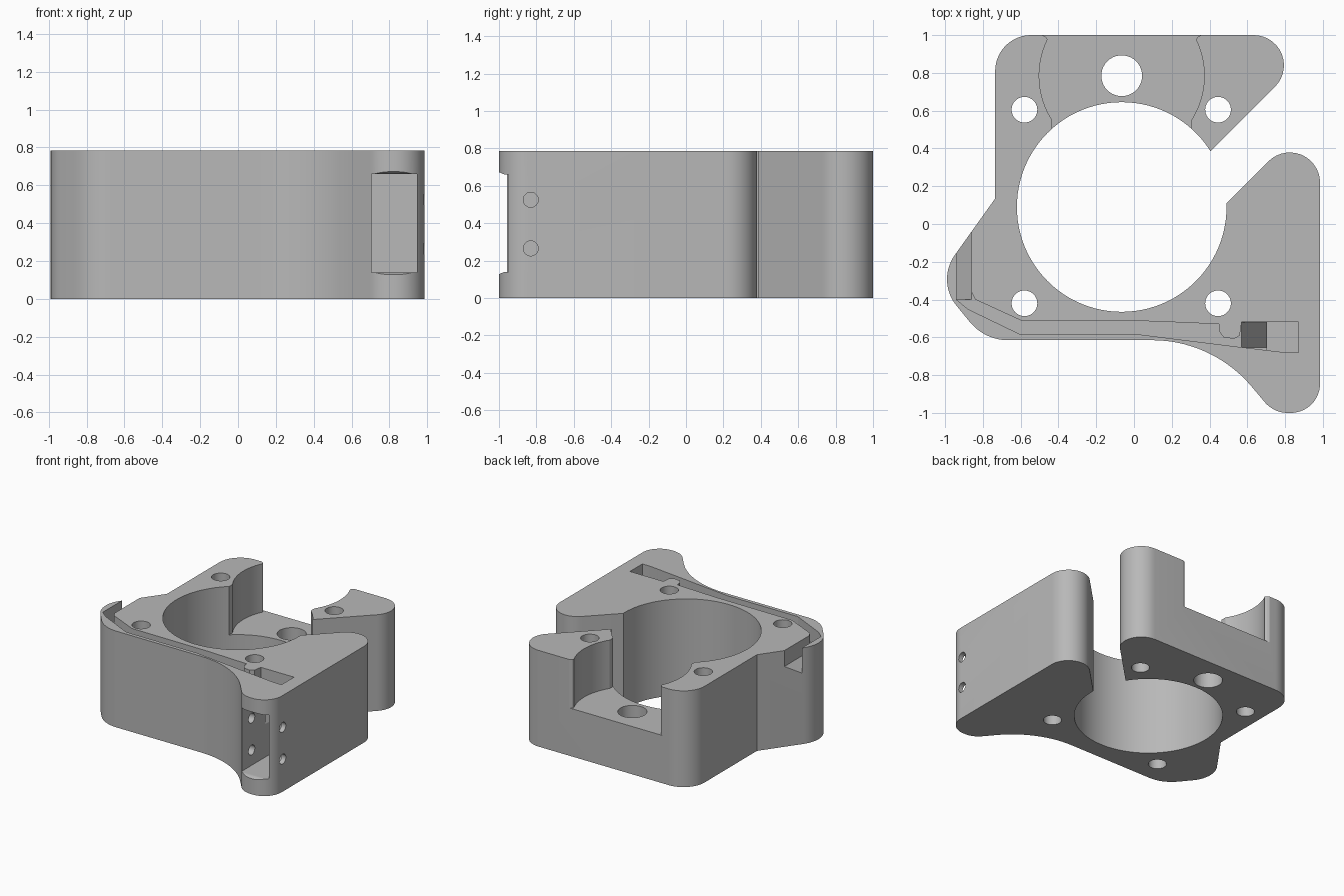
import bpy, bmesh, math
from mathutils import Vector

if "Cube" in bpy.data.objects:
    bpy.data.objects.remove(bpy.data.objects["Cube"], do_unlink=True)

HEIGHT = 0.785
BORE = (-0.065, 0.09)

grey = bpy.data.materials.new("plain grey")
grey.use_nodes = True
grey.diffuse_color = (0.48, 0.48, 0.48, 1)
grey.node_tree.nodes["Principled BSDF"].inputs["Base Color"].default_value = grey.diffuse_color


def arc(cx, cy, r, a0, a1, n):
    """Points on an arc, angles in degrees."""
    angles = [math.radians(a0 + (a1 - a0) * i / n) for i in range(n + 1)]
    return [(cx + r * math.cos(a), cy + r * math.sin(a)) for a in angles]


def circle(cx, cy, r, n=40):
    return arc(cx, cy, r, 0, 360, n)[:-1]


def fillet(corners, n=14):
    """Round each (x, y, radius) corner of a polygon."""
    out = []
    for i, (x, y, r) in enumerate(corners):
        p = Vector((x, y))
        if r == 0:
            out.append((x, y))
            continue
        a = (Vector(corners[i - 1][:2]) - p).normalized()
        b = (Vector(corners[(i + 1) % len(corners)][:2]) - p).normalized()
        half = a.angle(b) / 2
        centre = p + (a + b).normalized() * (r / math.sin(half))
        start = p + a * (r / math.tan(half)) - centre
        end = p + b * (r / math.tan(half)) - centre
        total = math.pi - 2 * half
        for k in range(n + 1):
            t = k / n
            v = (start * math.sin((1 - t) * total) + end * math.sin(t * total)) / math.sin(total)
            out.append(tuple(centre + v))
    return out


def prism(name, points, lo, hi, axis="z"):
    """Extrude a flat profile along one axis."""
    place = {"x": lambda u, v, w: (w, u, v),
             "y": lambda u, v, w: (u, w, v),
             "z": lambda u, v, w: (u, v, w)}[axis]
    bm = bmesh.new()
    low = [bm.verts.new(place(u, v, lo)) for u, v in points]
    high = [bm.verts.new(place(u, v, hi)) for u, v in points]
    bm.faces.new(low)
    bm.faces.new(high)
    for i in range(len(points)):
        j = (i + 1) % len(points)
        bm.faces.new((low[i], low[j], high[j], high[i]))
    bmesh.ops.recalc_face_normals(bm, faces=bm.faces)
    mesh = bpy.data.meshes.new(name)
    bm.to_mesh(mesh)
    bm.free()
    mesh.materials.append(grey)
    obj = bpy.data.objects.new(name, mesh)
    bpy.context.collection.objects.link(obj)
    return obj


# Housing outline, with the diagonal gap leading into the bore
outline = fillet([
    (-0.735, 1, 0.19), (-0.735, 0.135, 0), (-1.047, -0.302, 0.22),
    (-0.79, -0.615, 0.26), (0.416, -0.615, 0.69), (0.74, -1, 0.16),
    (0.985, -1, 0.155), (0.985, 0.605, 0.16), (0.2, -0.18, 0),
    (0.2, 0.18, 0), (1.02, 1, 0.16)])
body = prism("housing", outline, 0, HEIGHT)
cutters = []


def cut(*args):
    obj = prism(*args)
    obj.hide_render = True
    cutters.append(obj)


# Main bore, bolt holes and rear hole
cut("bore_cutter", circle(*BORE, 0.555, 96), -0.1, 1)
for x in (-0.58, 0.445):
    for y in (-0.42, 0.605):
        cut("bolt_hole_cutter", circle(x, y, 0.068), -0.1, 1)
cut("rear_hole_cutter", circle(-0.065, 0.785, 0.108), -0.1, 1)

# Curved rear recess, mirrored about the bore centre
side = [(0.303, 0.4)] + arc(-0.065, 0.785, 0.437, -32.5, 26, 24)
side += [(0.337, 0.99), (0.355, 1), (0.355, 1.1)]
recess = side + [(2 * BORE[0] - x, y) for x, y in reversed(side)]
cut("rear_recess_cutter", recess, 0.39, 1)

# Cable channel along the front, with a retaining tongue
channel = [(-0.86, 0.1), (-0.86, -0.36), (-0.84, -0.4), (-0.6, -0.51), (0.1, -0.515),
           (0.45, -0.53), (0.452, -0.57), (0.475, -0.6), (0.53, -0.608), (0.56, -0.59),
           (0.57, -0.52), (0.87, -0.52), (0.87, -0.68), (0.8, -0.68), (0.55, -0.65),
           (0.03, -0.585), (-0.6, -0.585), (-0.88, -0.45), (-0.94, -0.4), (-0.94, 0.1)]
cut("channel_cutter", channel, 0.655, 1)
cut("channel_exit_cutter", [(-0.94, 0.7), (-0.86, 0.7), (-0.86, 0.655), (-0.94, 0.58)],
    -0.4, 0.05, "y")

# Ramp and shaft joining the channel to the front pocket
cut("ramp_cutter", [(0.57, 0.7), (0.57, 0.655), (0.71, 0.4), (0.75, 0.4), (0.75, 0.7)],
    -0.655, -0.521, "y")
cut("shaft_cutter", [(0.71, -0.67), (0.87, -0.68), (0.87, -0.522), (0.71, -0.522)], 0.3, 1)
cut("front_pocket_cutter", [(-1.03, 0.115), (-0.97, 0.14), (-0.52, 0.14),
                            (-0.52, 0.66), (-0.97, 0.66), (-1.03, 0.685)], 0.705, 0.945, "x")

# Cross holes through the pocket walls
for z in (0.265, 0.525):
    cut("cross_hole_cutter", circle(-0.83, z, 0.04, 28), 0.64, 1.1, "x")

# Apply every cut, then drop the cutters
bpy.context.view_layer.objects.active = body
body.select_set(True)
for cutter in cutters:
    mod = body.modifiers.new(cutter.name, "BOOLEAN")
    mod.operation = "DIFFERENCE"
    mod.solver = "EXACT"
    mod.object = cutter
    bpy.ops.object.modifier_apply(modifier=mod.name)
for cutter in cutters:
    bpy.data.objects.remove(cutter, do_unlink=True)

bpy.ops.object.select_all(action="DESELECT")
body.select_set(True)
bpy.ops.object.shade_smooth_by_angle(angle=math.radians(25))
